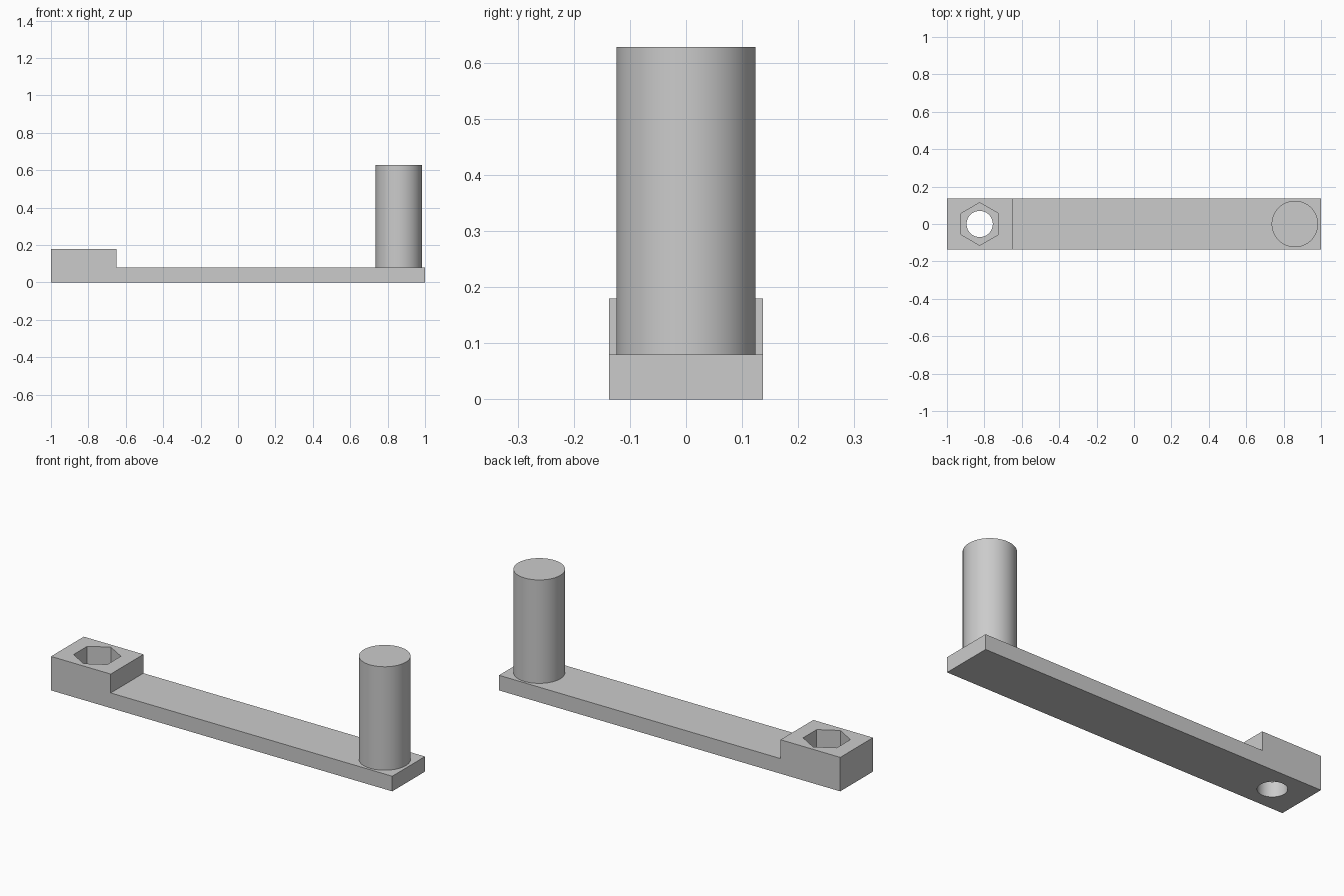
import bpy
import bmesh
from math import radians

if "Cube" in bpy.data.objects:
    bpy.data.objects.remove(bpy.data.objects["Cube"], do_unlink=True)

HALF_WIDTH = 0.137
ARM_TOP = 0.08
BOSS_TOP = 0.18
SOCKET_X = -0.825

grey = bpy.data.materials.new("plain grey")
grey.use_nodes = True
grey.diffuse_color = (0.6, 0.6, 0.6, 1)
grey.node_tree.nodes["Principled BSDF"].inputs["Base Color"].default_value = (0.6, 0.6, 0.6, 1)


def prism(name, sides, radius, x, bottom, top):
    """Upright prism or cylinder with its first corner on the x axis."""
    bpy.ops.mesh.primitive_cylinder_add(
        vertices=sides, radius=radius, depth=top - bottom,
        location=(x, 0, (top + bottom) / 2))
    obj = bpy.context.object
    obj.name = name
    obj.data.materials.append(grey)
    return obj


def activate(obj):
    bpy.ops.object.select_all(action="DESELECT")
    obj.select_set(True)
    bpy.context.view_layer.objects.active = obj


def cut(target, cutter):
    cutter.hide_render = True
    mod = target.modifiers.new("cut", "BOOLEAN")
    mod.operation = "DIFFERENCE"
    mod.solver = "EXACT"
    mod.object = cutter
    activate(target)
    bpy.ops.object.modifier_apply(modifier=mod.name)
    bpy.data.objects.remove(cutter, do_unlink=True)


# Crank arm: stepped side profile extruded across the width
profile = [(-1, 0), (1, 0), (1, ARM_TOP), (-0.65, ARM_TOP), (-0.65, BOSS_TOP), (-1, BOSS_TOP)]
bm = bmesh.new()
side = bm.faces.new([bm.verts.new((x, -HALF_WIDTH, z)) for x, z in profile])
extruded = bmesh.ops.extrude_face_region(bm, geom=[side])
bmesh.ops.translate(bm, vec=(0, 2 * HALF_WIDTH, 0),
                    verts=[g for g in extruded["geom"] if isinstance(g, bmesh.types.BMVert)])
bmesh.ops.recalc_face_normals(bm, faces=bm.faces)
mesh = bpy.data.meshes.new("crank_arm")
bm.to_mesh(mesh)
bm.free()
arm = bpy.data.objects.new("crank_arm", mesh)
bpy.context.collection.objects.link(arm)
mesh.materials.append(grey)

# Hexagonal nut pocket and round bolt hole through the boss
cut(arm, prism("nut_cutter", 6, 0.114, SOCKET_X, ARM_TOP, BOSS_TOP + 0.1))
cut(arm, prism("bolt_cutter", 64, 0.07, SOCKET_X, -0.1, BOSS_TOP + 0.1))

# The primitive starts on the y axis, so check the pocket corners lie along x
# Handle post standing on the far end of the arm
handle = prism("handle_post", 64, 0.124, 0.86, ARM_TOP, 0.628)

for obj in (arm, handle):
    activate(obj)
    bpy.ops.object.shade_smooth_by_angle(angle=radians(30))
